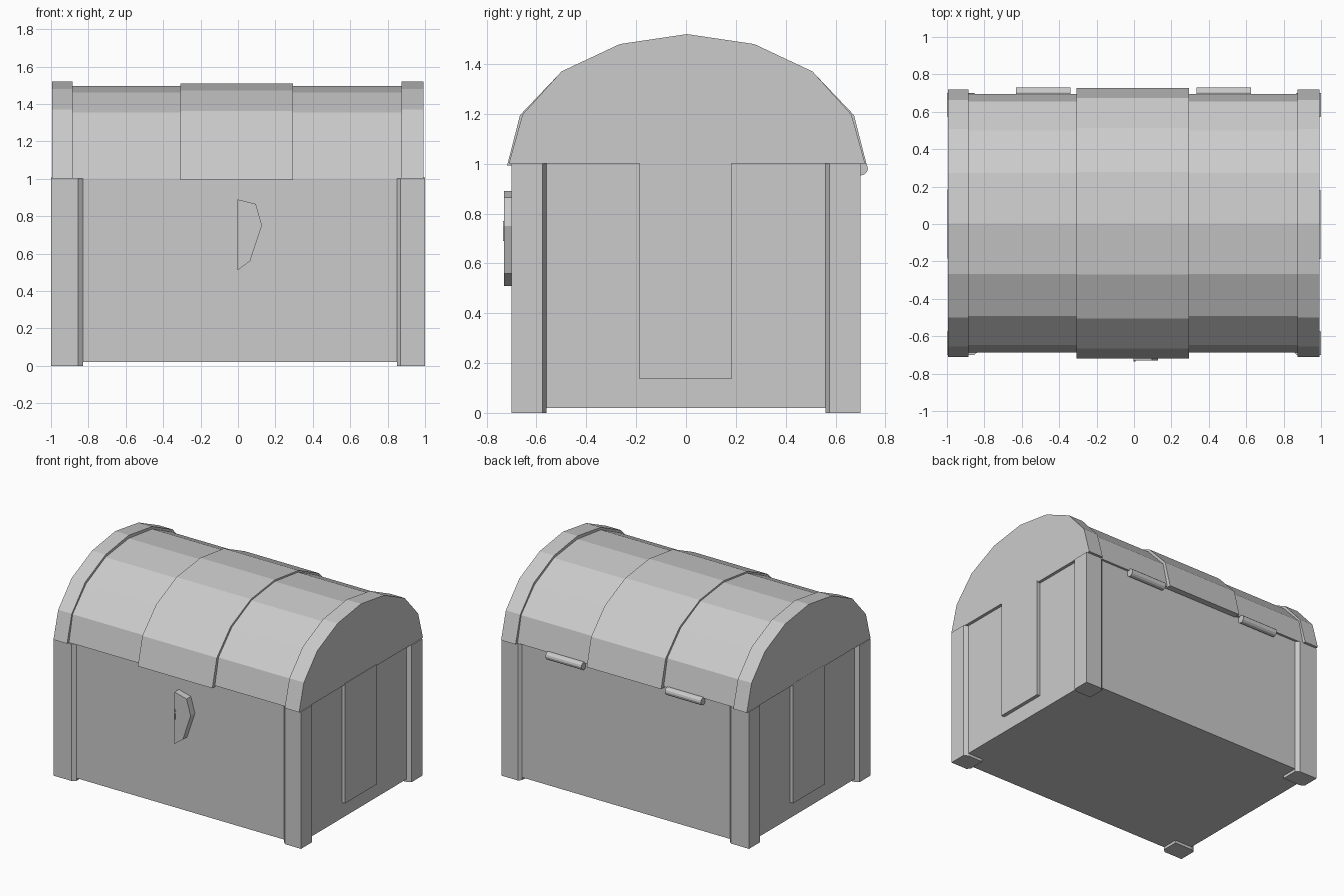
import bpy, bmesh
from mathutils import Matrix

if "Cube" in bpy.data.objects:
    bpy.data.objects.remove(bpy.data.objects["Cube"])


def prism(name, pts, axis, a, b):
    """Extrude a 2D outline along x (pts = y,z), y (pts = x,z) or z (pts = x,y)."""
    def place(p, t):
        return {'x': (t, p[0], p[1]), 'y': (p[0], t, p[1]), 'z': (p[0], p[1], t)}[axis]
    bm = bmesh.new()
    face = bm.faces.new([bm.verts.new(place(p, a)) for p in pts])
    geom = bmesh.ops.extrude_face_region(bm, geom=[face])['geom']
    d = [b - a if axis == k else 0 for k in 'xyz']
    bmesh.ops.translate(bm, vec=d, verts=[v for v in geom if isinstance(v, bmesh.types.BMVert)])
    bmesh.ops.recalc_face_normals(bm, faces=bm.faces)
    return finish(name, bm)


def finish(name, bm):
    mesh = bpy.data.meshes.new(name)
    bm.to_mesh(mesh)
    bm.free()
    ob = bpy.data.objects.new(name, mesh)
    bpy.context.collection.objects.link(ob)
    return ob


def rect(x0, x1, y0, y1):
    return [(x0, y0), (x1, y0), (x1, y1), (x0, y1)]


def arch(half, cy=0.004):
    """Mirror a half outline (outside to crown) into a full lid section."""
    return [(cy + y, z) for y, z in half] + [(cy - y, z) for y, z in half[-2::-1]]


# Chest body
prism("body", rect(-0.97, 0.97, -0.68, 0.68), 'z', 0.02, 1.0)

# Corner posts with chamfered inner edges
for sx, inner, flank in ((-1, 0.855, 0.83), (1, 0.87, 0.85)):
    for sy, word in ((-1, "front"), (1, "back")):
        outline = [(1.0, 0.70), (inner, 0.70), (flank, 0.68), (flank, 0.56),
                   (0.97, 0.56), (1.0, 0.575)]
        side = "left" if sx < 0 else "right"
        prism(f"{word}_{side}_post", [(sx * x, sy * y) for x, y in outline], 'z', 0.0, 1.0)

# Side panels
prism("left_panel", rect(-0.185, 0.185, 0.135, 1.01), 'x', -0.996, -0.96)
prism("right_panel", rect(-0.187, 0.183, 0.135, 1.01), 'x', 0.96, 0.996)

# Arched lid and its raised bands
prism("lid", arch([(0.692, 1.0), (0.65, 1.19), (0.495, 1.353), (0.27, 1.462), (0, 1.497)]),
      'x', -0.9, 0.9)
end = arch([(0.715, 1.0), (0.66, 1.197), (0.504, 1.37), (0.27, 1.48), (0, 1.52)])
prism("left_lid_band", end, 'x', -0.995, -0.885)
prism("right_lid_band", end, 'x', 0.875, 0.992)
prism("middle_lid_band",
      arch([(0.722, 0.992), (0.67, 1.195), (0.51, 1.363), (0.275, 1.473), (0, 1.509)]),
      'x', -0.307, 0.295)

# Hinge barrels
for name, x in (("left_hinge", -0.485), ("right_hinge", 0.48)):
    bm = bmesh.new()
    bmesh.ops.create_cone(bm, cap_ends=True, segments=12, radius1=0.028, radius2=0.028,
                          depth=0.29, matrix=Matrix.Translation((x, 0.702, 0.981))
                          @ Matrix.Rotation(1.5708, 4, 'Y'))
    finish(name, bm)

# Half lock plate and keyhole rim
prism("lock_plate", [(-0.003, 0.89), (0.095, 0.865), (0.128, 0.75), (0.065, 0.56), (-0.003, 0.51)],
      'y', -0.73, -0.675)
prism("keyhole", [(-0.003, 0.77), (0.008, 0.75), (0.004, 0.69), (-0.003, 0.69)],
      'y', -0.735, -0.725)
